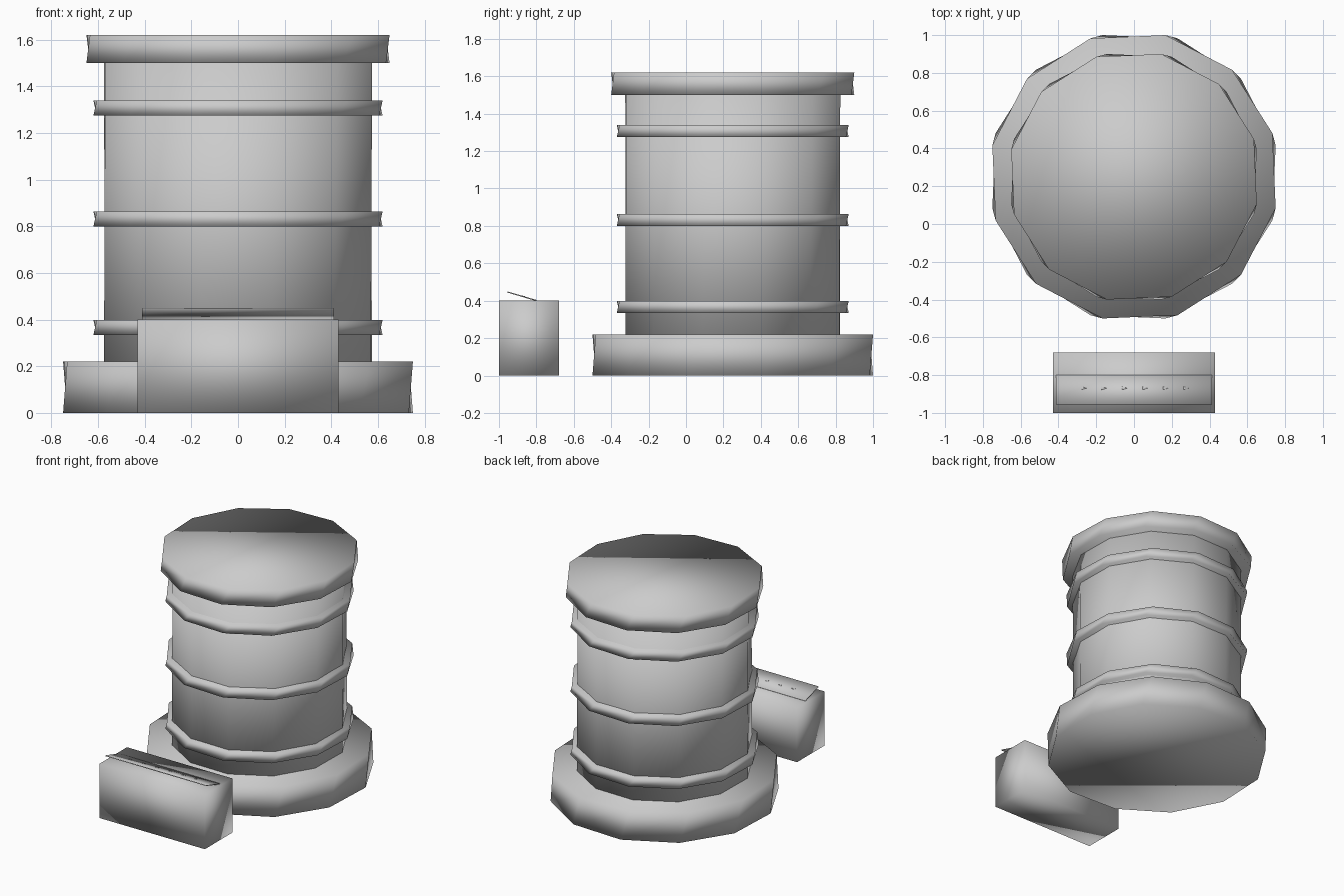
import bpy, bmesh
from math import radians, cos, sin, pi
from mathutils import Matrix

if "Cube" in bpy.data.objects:
    bpy.data.objects.remove(bpy.data.objects["Cube"])

CENTER_Y = 0.25   # axis of the drum stack
SIDES = 12


def make_object(name, bm):
    bmesh.ops.recalc_face_normals(bm, faces=bm.faces[:])
    for f in bm.faces:
        f.smooth = True
    mesh = bpy.data.meshes.new(name)
    bm.to_mesh(mesh)
    bm.free()
    obj = bpy.data.objects.new(name, mesh)
    bpy.context.collection.objects.link(obj)
    return obj


def disc(name, extent, z0, z1, twist=2.5):
    """Twelve-sided drum section, flats facing the axes, slightly twisted."""
    bm = bmesh.new()
    r = extent / cos(radians(15 - twist))
    rings = []
    for z, t in ((z0, -twist), (z1, twist)):
        rings.append([bm.verts.new((r * cos(a), CENTER_Y + r * sin(a), z))
                      for a in (radians(15 + t) + 2 * pi * i / SIDES for i in range(SIDES))])
    low, high = rings
    for i in range(SIDES):
        j = (i + 1) % SIDES
        bm.faces.new((low[i], low[j], high[j], high[i]))
    bm.faces.new(low[::-1])
    bm.faces.new(high)
    return make_object(name, bm)


def box(name, size, location, tilt=0.0):
    bm = bmesh.new()
    bmesh.ops.create_cube(bm, size=1, matrix=Matrix.Translation(location)
                          @ Matrix.Rotation(tilt, 4, 'X') @ Matrix.Diagonal((*size, 1)))
    return make_object(name, bm)


# Barrel stack: base, drum, hoops and lid
disc("base", 0.75, 0.0, 0.22)
disc("drum", 0.575, 0.1, 1.51, 1.0)
for n, z in enumerate((0.335, 0.80, 1.275)):
    disc(f"hoop_{n + 1}", 0.62, z, z + 0.064)
disc("lid", 0.65, 1.50, 1.62)

# Console block in front with a tilted top panel
box("console", (0.86, 0.32, 0.40), (0, -0.84, 0.20))
tilt = radians(-16.5)
panel_pos = (0, -0.878, 0.424)
box("panel", (0.825, 0.162, 0.006), panel_pos, tilt)

# Row of tiny triangular markers on the panel
for i in range(6):
    bm = bmesh.new()
    bmesh.ops.create_cone(bm, cap_ends=True, segments=3, radius1=0.018, radius2=0.018, depth=0.004,
                          matrix=Matrix.Translation(panel_pos) @ Matrix.Rotation(tilt, 4, 'X')
                          @ Matrix.Translation((-0.27 + 0.108 * i, 0.008, 0.0025))
                          @ Matrix.Diagonal((1, 0.55, 1, 1)) @ Matrix.Rotation(-pi / 2, 4, 'Z'))
    make_object(f"marker_{i + 1}", bm)
